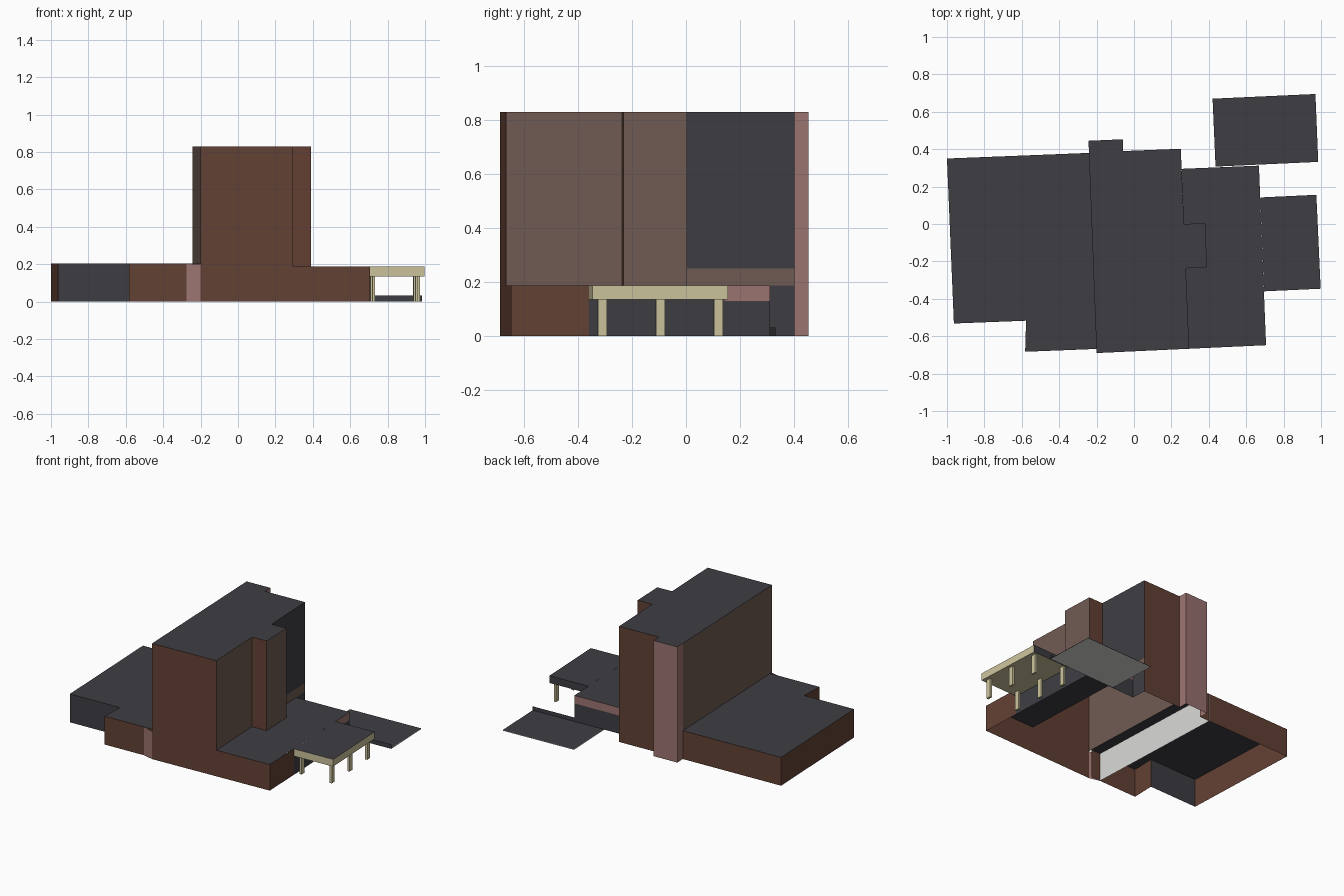
import bpy, bmesh, math
from mathutils import Vector

if "Cube" in bpy.data.objects:
    bpy.data.objects.remove(bpy.data.objects["Cube"])


def material(name, hexcol):
    lin = []
    for i in (0, 2, 4):
        c = int(hexcol[i:i + 2], 16) / 255
        lin.append(c / 12.92 if c <= 0.04045 else ((c + 0.055) / 1.055) ** 2.4)
    m = bpy.data.materials.new(name)
    m.diffuse_color = (*lin, 1)
    m.use_nodes = True
    m.node_tree.nodes["Principled BSDF"].inputs["Base Color"].default_value = m.diffuse_color
    return m


BROWN = material("brown_brick", "634134")
TAUPE = material("taupe_render", "6F5B53")
DARK = material("dark_grey", "3E3D43")
PINK = material("dusty_pink", "9C7470")
CREAM = material("cream_trim", "CBC29C")
WHITE = material("white_panel", "D8D8D6")


def make(name, polys, mat):
    """One object from a list of polygons."""
    bm = bmesh.new()
    for p in polys:
        bm.faces.new([bm.verts.new(v) for v in p])
    bmesh.ops.remove_doubles(bm, verts=bm.verts, dist=1e-5)
    me = bpy.data.meshes.new(name)
    bm.to_mesh(me)
    bm.free()
    me.materials.append(mat)
    ob = bpy.data.objects.new(name, me)
    bpy.context.collection.objects.link(ob)
    return ob


def wall(name, path, z0, z1, mat):
    """Upright walls along a path, outside on its right-hand side."""
    make(name, [[(*p, z0), (*q, z0), (*q, z1), (*p, z1)]
                for p, q in zip(path, path[1:])], mat)


def flat(name, outline, z, mat, down=False):
    pts = [(x, y, z) for x, y in outline]
    make(name, [pts[::-1] if down else pts], mat)


TOP, LEFT_H, RIGHT_H = 0.83, 0.203, 0.187

# Tower corners, anticlockwise from front left
t_fl, t_fr = (-0.20, -0.69), (0.295, -0.667)
bay = [(0.277, -0.237), (0.39, -0.231), (0.381, 0.004), (0.268, 0.0)]
wing_join = (0.255, 0.295)
t_br, stair_r = (0.25, 0.402), (-0.058, 0.39)
stair = [stair_r, (-0.06, 0.453), (-0.243, 0.445), (-0.241, 0.38)]

# Tower
wall("tower_front", [t_fl, t_fr], 0, TOP, BROWN)
wall("tower_right", [t_fr, bay[0]], RIGHT_H, TOP, TAUPE)
wall("bay_front", bay[:2], RIGHT_H, TOP, BROWN)
wall("bay_right", bay[1:3], RIGHT_H, TOP, TAUPE)
wall("bay_back", bay[2:], RIGHT_H, TOP, BROWN)
wall("tower_right_glazing", [bay[3], t_br], 0.25, TOP, DARK)
wall("tower_right_band", [bay[3], t_br], RIGHT_H, 0.25, TAUPE)
wall("tower_right_base", [wing_join, t_br], 0, RIGHT_H, DARK)
wall("tower_back", [t_br, stair_r], 0, TOP, BROWN)
wall("stair_shaft", stair, 0, TOP, PINK)
wall("tower_left", [stair[3], t_fl], LEFT_H, TOP, TAUPE)
flat("tower_roof", [t_fl, t_fr, *bay, t_br, *stair], TOP, DARK)

# Left wing
l_bl, l_fl = (-1.0, 0.35), (-0.963, -0.532)
step_in, step_out = (-0.577, -0.517), (-0.582, -0.683)
l_fr = (-0.20, -0.668)
wall("left_wing_back_and_side", [stair[3], l_bl, l_fl], 0, LEFT_H, BROWN)
wall("left_wing_glazed_front", [l_fl, step_in], 0, LEFT_H, DARK)
wall("left_wing_front", [step_in, step_out, l_fr], 0, LEFT_H, BROWN)
wall("left_wing_front_sliver", [(-0.275, -0.671), t_fl], 0, LEFT_H - 0.003, PINK)
wall("left_wing_partition", [(-0.276, -0.67), (-0.32, 0.377)], 0, LEFT_H, WHITE)
flat("left_wing_roof", [l_bl, l_fl, step_in, step_out, l_fr, stair[3]], LEFT_H, DARK)

# Right wing
r_fr, r_mid = (0.706, -0.648), (0.695, -0.36)
r_can, r_br = (0.675, 0.142), (0.668, 0.312)
wall("right_wing_front", [t_fr, r_fr, r_mid], 0, RIGHT_H, BROWN)
wall("right_wing_glazed_side", [r_mid, r_can], 0, RIGHT_H, DARK)
wall("right_wing_glazed_back", [r_can, r_br, wing_join], 0, 0.13, DARK)
wall("right_wing_band", [r_can, r_br, wing_join], 0.13, RIGHT_H, PINK)
flat("right_wing_roof", [t_fr, r_fr, r_br, wing_join, bay[3], bay[0]], RIGHT_H, DARK)

# Canopy with six posts
c_fr, c_br = (0.998, -0.346), (0.975, 0.156)
canopy = [r_mid, c_fr, c_br, r_can]
wall("canopy_fascia", canopy[:3], 0.135, RIGHT_H, CREAM)
wall("canopy_back_fascia", canopy[2:], 0.135, RIGHT_H, DARK)
flat("canopy_soffit", canopy, 0.135, CREAM, down=True)
flat("canopy_roof", canopy, RIGHT_H, DARK)
tilt = math.atan2(c_br[0] - c_fr[0], c_br[1] - c_fr[1])
for row, offset in (("inner", 0.725), ("outer", 0.965)):
    for i, y in enumerate((-0.31, -0.095, 0.12)):
        x = offset + (y + 0.31) * math.tan(tilt)
        bpy.ops.mesh.primitive_cube_add(size=1, location=(x, y, 0.0675),
                                        rotation=(0, 0, -tilt))
        ob = bpy.context.object
        ob.scale = (0.016, 0.034, 0.135)
        ob.name = f"canopy_post_{row}_{i + 1}"
        ob.data.materials.append(CREAM)

# Paved terrace with low kerb
terrace = [(0.436, 0.307), (0.985, 0.332), (0.97, 0.695), (0.42, 0.67)]
flat("terrace_top", terrace, 0.004, DARK)
flat("terrace_underside", terrace, 0.0, WHITE, down=True)
wall("terrace_kerb", terrace[:2], 0, 0.032, DARK)
